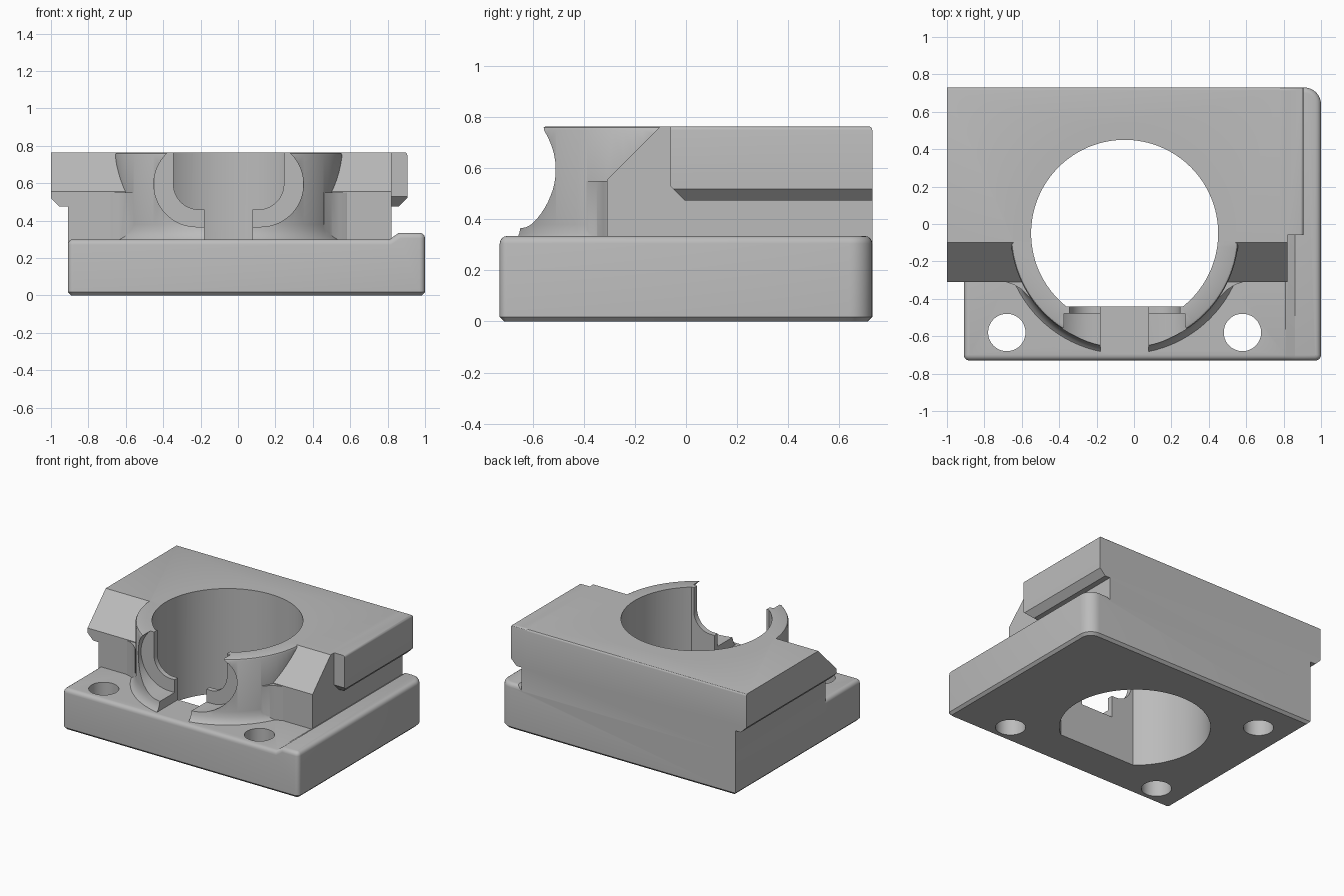
import bpy, bmesh
from math import radians, sin, cos, pi
from mathutils import Vector, Matrix

if "Cube" in bpy.data.objects:
    bpy.data.objects.remove(bpy.data.objects["Cube"])

CX, CY = -0.05, -0.05      # bore axis
TOP, BACK = 0.765, 0.73

grey = bpy.data.materials.new("plain grey")
grey.use_nodes = True
grey.diffuse_color = (0.5, 0.5, 0.5, 1)
grey.node_tree.nodes["Principled BSDF"].inputs["Base Color"].default_value = (0.5, 0.5, 0.5, 1)


def finish(name, bm):
    bmesh.ops.recalc_face_normals(bm, faces=bm.faces)
    mesh = bpy.data.meshes.new(name)
    bm.to_mesh(mesh)
    bm.free()
    mesh.materials.append(grey)
    ob = bpy.data.objects.new(name, mesh)
    bpy.context.collection.objects.link(ob)
    return ob


def prism(name, outline, axis, a, b, bevels=()):
    """Extrude an outline along an axis; bevels = (edge rule, width, segments)."""
    def place(p, t):
        u, v = p
        return {"x": (t, u, v), "y": (u, t, v), "z": (u, v, t)}[axis]
    bm = bmesh.new()
    face = bm.faces.new([bm.verts.new(place(p, a)) for p in outline])
    ext = bmesh.ops.extrude_face_region(bm, geom=[face])
    shift = Vector(place((0, 0), b - a))
    bmesh.ops.translate(bm, vec=shift, verts=[g for g in ext["geom"] if isinstance(g, bmesh.types.BMVert)])
    bmesh.ops.recalc_face_normals(bm, faces=bm.faces)
    for rule, width, segs in bevels:
        edges = [e for e in bm.edges if rule(e.verts[0].co, e.verts[1].co)]
        bmesh.ops.bevel(bm, geom=edges, offset=width, segments=segs, profile=0.5,
                        affect='EDGES', clamp_overlap=True)
    return finish(name, bm)


def box(name, lo, hi):
    return prism(name, [(lo[0], lo[1]), (hi[0], lo[1]), (hi[0], hi[1]), (lo[0], hi[1])], "z", lo[2], hi[2])


def lathe(name, profile, steps=96):
    bm = bmesh.new()
    verts = [bm.verts.new((r, 0, z)) for r, z in profile]
    edges = [bm.edges.new(pair) for pair in zip(verts, verts[1:])]
    bmesh.ops.spin(bm, geom=verts + edges, cent=(0, 0, 0), axis=(0, 0, 1), angle=2 * pi, steps=steps)
    bmesh.ops.remove_doubles(bm, verts=bm.verts, dist=1e-5)
    bmesh.ops.translate(bm, vec=(CX, CY, 0), verts=bm.verts)
    return finish(name, bm)


def combine(ob, other, mode):
    mod = ob.modifiers.new("combine", 'BOOLEAN')
    mod.operation, mod.solver, mod.object = mode, 'EXACT', other
    bpy.context.view_layer.objects.active = ob
    bpy.ops.object.modifier_apply(modifier=mod.name)
    bpy.data.objects.remove(other)


def at(v, w, i, value):
    return abs(v[i] - value) < 1e-3 and abs(w[i] - value) < 1e-3


def upright(v, w):
    return abs(v.z - w.z) > 0.1


# Base plate with raised right margin
base = prism("mount_body", [(-0.91, 0), (1, 0), (1, 0.335), (0.86, 0.335), (0.81, 0.3), (-0.91, 0.3)],
             "y", -BACK, BACK, [
    (lambda v, w: upright(v, w) and at(v, w, 0, 1) and at(v, w, 1, BACK), 0.09, 8),
    (lambda v, w: upright(v, w) and at(v, w, 1, -BACK), 0.03, 4),
    (lambda v, w: min(v.z, w.z) > 0.29 and (at(v, w, 1, -BACK) or max(v.x, w.x) > 0.9 or max(v.x, w.x) < -0.87), 0.035, 4),
    (lambda v, w: at(v, w, 2, 0), 0.018, 1)])

# Upper block with overhanging left edge and sloped shoulders
block = prism("upper_block", [(-1, TOP), (-1, 0.52), (-0.955, 0.475), (-0.91, 0.475),
                              (-0.91, 0.1), (0.82, 0.1), (0.82, TOP)], "y", -0.31, BACK, [
    (lambda v, w: at(v, w, 2, TOP) and at(v, w, 1, BACK), 0.015, 3)])
combine(block, prism("shoulder_cutter", [(-0.32, 0.545), (-0.08, 0.785), (-0.08, 0.9), (-0.4, 0.9), (-0.4, 0.545)],
                     "x", -1.1, 1), 'DIFFERENCE')

# Right-hand rail
rail = prism("side_rail", [(0.78, TOP), (0.905, TOP), (0.905, 0.52), (0.86, 0.475), (0.78, 0.475)],
             "y", -0.06, BACK, [
    (lambda v, w: (at(v, w, 2, TOP) and (at(v, w, 0, 0.905) or at(v, w, 1, BACK))) or
     (at(v, w, 0, 0.905) and at(v, w, 2, TOP)), 0.015, 3)])
combine(rail, prism("rail_cutter", [(-0.1, 0.57), (0.01, 0.46), (-0.1, 0.46)], "x", 0.7, 1), 'DIFFERENCE')

# Collar with a filleted foot
collar = lathe("collar", [(0, 0.1), (0.64, 0.1), (0.65, 0.295), (0.63, 0.315), (0.617, 0.345),
                          (0.61, 0.38), (0.61, 0.75), (0.605, 0.76), (0.595, TOP), (0, TOP)])

for part in (block, rail, collar):
    combine(base, part, 'UNION')

# Blended corners between collar and shoulders
for s in (-1, 1):
    pts = [(0.66, -0.29), (0.63, -0.312), (0.59, -0.325), (0.55, -0.35), (0.51, -0.39), (0.45, -0.29)]
    combine(base, prism("collar_blend", [(CX + s * x, y) for x, y in pts], "z", 0.1, 0.55), 'UNION')

# Bore: a circle with a flat chord at the front
ring = [(CX + 0.5 * cos(2 * pi * i / 128), CY + 0.5 * sin(2 * pi * i / 128)) for i in range(128)]
bore = prism("bore_cutter", [p for p in ring], "z", -0.1, 1)
combine(bore, box("chord_cutter", (-1, -1, -0.5), (1, -0.44, 1.5)), 'DIFFERENCE')
combine(base, bore, 'DIFFERENCE')


# Front window in two steps: wide outside, narrow at the lip
def window(half, r, end, y0, y1):
    zc = 0.595
    arc = [(half - r + r * cos(radians(-90 + end * i / 20)), zc + r * sin(radians(-90 + end * i / 20)))
           for i in range(21)]
    arc.append((arc[-1][0], 1))
    outline = [(CX + x, z) for x, z in arc] + [(CX - x, z) for x, z in reversed(arc)]
    return prism("window_cutter", outline, "y", y0, y1)


combine(base, window(0.4, 0.228, 140, -0.9, -0.478), 'DIFFERENCE')
combine(base, window(0.295, 0.135, 90, -0.9, -0.3), 'DIFFERENCE')
combine(base, box("slot_cutter", (-0.178, -0.9, 0.3), (0.078, -0.3, 0.6)), 'DIFFERENCE')

# Bolt holes: two through, one blind from below
for x, y, depth in ((-0.68, -0.58, 0.5), (0.58, -0.58, 0.5), (-0.68, 0.47, 0.3)):
    hole = [(x + 0.1 * cos(2 * pi * i / 48), y + 0.1 * sin(2 * pi * i / 48)) for i in range(48)]
    combine(base, prism("bolt_cutter", hole, "z", -0.1, depth), 'DIFFERENCE')

bpy.ops.object.select_all(action='DESELECT')
base.select_set(True)
bpy.context.view_layer.objects.active = base
bpy.ops.object.shade_smooth_by_angle(angle=radians(30))
